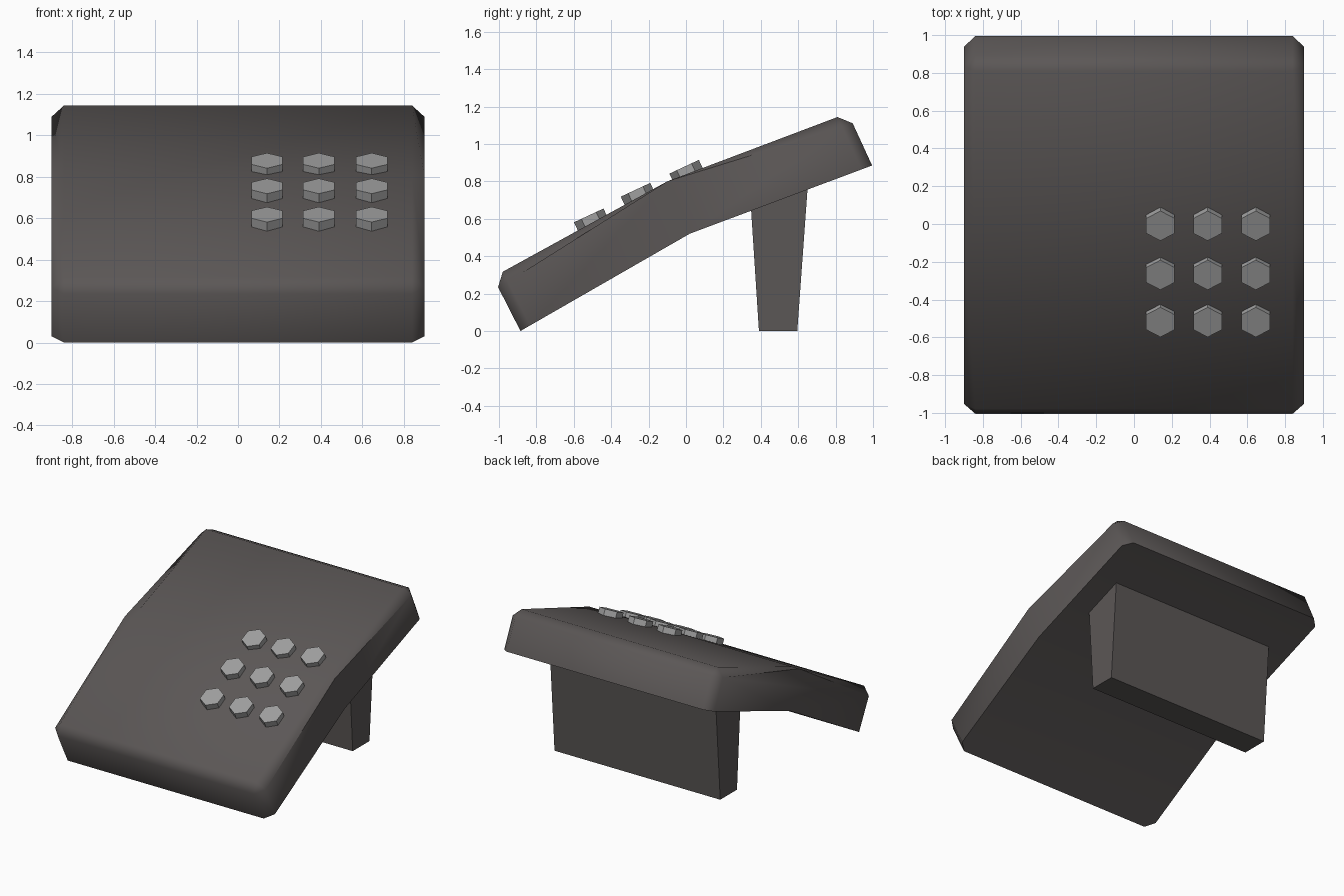
import bpy, bmesh, math
from mathutils import Matrix

if "Cube" in bpy.data.objects:
    bpy.data.objects.remove(bpy.data.objects["Cube"])


def material(name, rgb):
    m = bpy.data.materials.new(name)
    m.diffuse_color = (*rgb, 1)
    m.use_nodes = True
    m.node_tree.nodes["Principled BSDF"].inputs["Base Color"].default_value = m.diffuse_color
    return m


DARK = material("dark_plastic", (0.105, 0.095, 0.093))
GREY = material("grey_plastic", (0.35, 0.35, 0.35))


def finish(bm, name, mat):
    bmesh.ops.recalc_face_normals(bm, faces=bm.faces)
    mesh = bpy.data.meshes.new(name)
    bm.to_mesh(mesh)
    bm.free()
    mesh.materials.append(mat)
    obj = bpy.data.objects.new(name, mesh)
    bpy.context.collection.objects.link(obj)
    return obj


def prism(profile, half_width):
    """Extrude a (y, z) profile across x."""
    bm = bmesh.new()
    left = [bm.verts.new((-half_width, y, z)) for y, z in profile]
    right = [bm.verts.new((half_width, y, z)) for y, z in profile]
    bm.faces.new(left)
    bm.faces.new(right[::-1])
    n = len(profile)
    for i in range(n):
        j = (i + 1) % n
        bm.faces.new((left[i], left[j], right[j], right[i]))
    return bm


# Bent body slab: bottom edges stay sharp, the rest is bevelled
bottom = [(-0.885, 0.0), (0.02, 0.52), (0.995, 0.885)]
top = [(0.866, 1.165), (-0.10, 0.80), (-1.032, 0.288)]
bm = prism(bottom + top, 0.9)
is_top = lambda v: any(abs(v.co.y - y) + abs(v.co.z - z) < 1e-4 for y, z in top)
edges = []
for e in bm.edges:
    a, b = e.verts
    across = abs(a.co.x - b.co.x) > 0.1
    if is_top(a) and is_top(b):
        if not (across and abs(a.co.y + 0.10) < 1e-3):
            edges.append(e)
    elif is_top(a) != is_top(b):
        edges.append(e)
bmesh.ops.bevel(bm, geom=edges, offset=0.06, offset_type='OFFSET',
                segments=1, affect='EDGES', clamp_overlap=True)
body = finish(bm, "body", DARK)
bpy.context.view_layer.objects.active = body
body.select_set(True)
bpy.ops.object.shade_smooth_by_angle(angle=math.radians(60))
body.select_set(False)

# Tapered rear stand, sunk slightly into the body
stand = [(0.39, 0.0), (0.595, 0.0), (0.652, 0.79), (0.346, 0.68)]
finish(prism(stand, 0.71), "rear_stand", DARK)

# Three by three hexagonal buttons, all tilted the same way
TILT = math.radians(25)
DEPTH = 0.1
for row, (y, z) in enumerate([(-0.52, 0.618), (-0.27, 0.755), (-0.01, 0.878)]):
    for col, x in enumerate((0.14, 0.39, 0.645)):
        bm = bmesh.new()
        place = (Matrix.Translation((x, y, z)) @ Matrix.Rotation(TILT, 4, 'X')
                 @ Matrix.Translation((0, 0, -DEPTH / 2))
                 @ Matrix.Rotation(math.radians(90), 4, 'Z'))
        bmesh.ops.create_cone(bm, cap_ends=True, segments=6, radius1=0.087,
                              radius2=0.087, depth=DEPTH)
        # Put a corner on the local x axis, then turn it to y
        v = bm.verts[:][0].co
        spin = Matrix.Rotation(-math.atan2(v.y, v.x), 4, 'Z')
        bm.transform(place @ spin)
        finish(bm, f"button_{row + 1}_{col + 1}", GREY)
